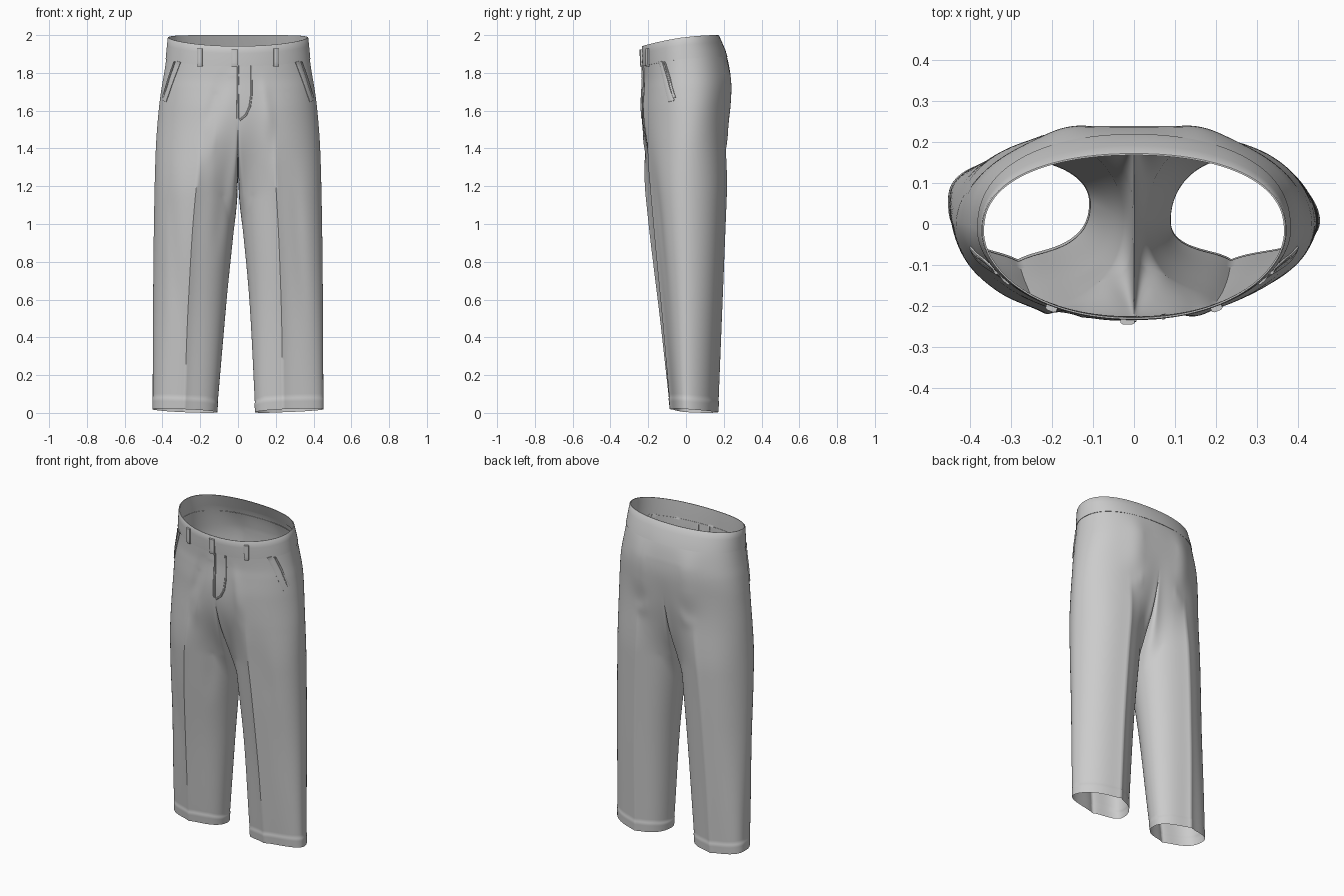
import bpy, bmesh, math
from math import sin, cos, pi, radians
from mathutils import Vector
from mathutils.bvhtree import BVHTree

if "Cube" in bpy.data.objects:
    bpy.data.objects.remove(bpy.data.objects["Cube"])

# z, side half-width, front y, back y
BODY = [(2.0, .368, -.230, .17), (1.9, .378, -.228, .212), (1.8, .392, -.226, .234),
        (1.72, .405, -.229, .24), (1.6, .42, -.235, .234), (1.4, .435, -.235, .226),
        (1.0, .445, -.198, .21), (.5, .45, -.138, .19), (0, .452, -.082, .17)]
# z, inseam x, crease x, y of the widest point, front crease set-back
LEG = {1: [(1.7, 0, .15, 0, .02), (1.2, .008, .2, 0, .028), (.6, .06, .228, .005, .015), (0, .092, .238, .01, 0)],
       -1: [(1.7, 0, .14, 0, 0), (1.2, .004, .22, 0, 0), (.6, .06, .262, .03, 0), (0, .112, .285, .055, 0)]}
SPLIT, CROTCH, N, M = 1.62, 1.34, 104, 40


def smooth(a, b, v):
    v = max(0, min(1, (v - a) / (b - a)))
    return v * v * (3 - 2 * v)


def table(tab, z):
    """Smooth interpolation down a profile table."""
    z = max(tab[-1][0], min(tab[0][0], z))
    i = next(k for k in range(len(tab) - 1) if z >= tab[k + 1][0])
    a, b = tab[i], tab[i + 1]
    p, q = tab[max(i - 1, 0)], tab[min(i + 2, len(tab) - 1)]
    h = b[0] - a[0]
    t = (z - a[0]) / h
    out = []
    for k in range(1, len(a)):
        m0 = (b[k] - p[k]) / (b[0] - p[0]) * h
        m1 = (q[k] - a[k]) / (q[0] - a[0]) * h
        out.append((2*t**3 - 3*t*t + 1) * a[k] + (t**3 - 2*t*t + t) * m0
                   + (3*t*t - 2*t**3) * b[k] + (t**3 - t*t) * m1)
    return out


def power(v, p):
    return math.copysign(abs(v) ** p, v)


def torso(phi, z, off=0):
    """Half section of the seat: phi 0 = front centre, pi = back centre."""
    xo, yf, yb = table(BODY, z)
    s, c = max(0, sin(phi)), cos(phi)
    e = (.84 if c < 0 else 1.08) + .14 * smooth(1.75, 1.35, z)
    ym = -.02 * smooth(SPLIT, 2, z)
    y = ym + ((yf - off - ym) if c > 0 else (ym - yb - off)) * power(c, e)
    tilt = .058 * ((1 + c) / 2) ** 2.2 * smooth(SPLIT, 1.85, z) * smooth(1.5, 2, z)
    return Vector(((xo + off) * s ** .93, y, z - tilt))


def leg(theta, z, side, off):
    """Leg section: 0 = front crease, 90 = outseam, 180 = back crease."""
    xo, yf, yb = table(BODY, z)
    xi, cx, ym, back_set = table(LEG[side], z)
    s, c = sin(radians(theta)), cos(radians(theta))
    d = min(abs(theta), abs(theta - 180), abs(theta - 360))
    low = smooth(.8, .05, z)
    e = 1.0
    if c > 0:
        e = 1 - .2 * low + (.2 * (1 - low) if s > 0 and side < 0 else 0)
    elif s > 0:
        e = 1.12 + .05 * low if side > 0 else 1.22 - .45 * low
    spike = (.024 - .006 * low if c > 0 else .018) * smooth(1.65, 1.3, z)
    yf, yb = yf + back_set + .024 - .006 * low, yb - .018
    x = cx + ((xo - cx) if s > 0 else (cx - xi)) * power(s, .92) + off * s
    y = ym + ((yf - ym) if c > 0 else (yb - ym)) * abs(c) ** e - off * c
    return Vector((x, y - math.copysign(spike * math.exp(-d / 9), c), z))


def make_object(name, bm, angle=35):
    bmesh.ops.recalc_face_normals(bm, faces=bm.faces)
    me = bpy.data.meshes.new(name)
    bm.to_mesh(me)
    bm.free()
    ob = bpy.data.objects.new(name, me)
    bpy.context.collection.objects.link(ob)
    bpy.ops.object.select_all(action='DESELECT')
    ob.select_set(True)
    bpy.context.view_layer.objects.active = ob
    bpy.ops.object.shade_smooth_by_angle(angle=radians(angle))
    return ob


def loft(bm, rows, closed):
    vs = [[bm.verts.new(p) for p in r] for r in rows]
    n = len(vs[0])
    for a, b in zip(vs, vs[1:]):
        for j in range(n if closed else n - 1):
            k = (j + 1) % n
            bm.faces.new((a[j], a[k], b[k], b[j]))


# Cloth folds: x1, z1, x2, z2, width, height, side (-1 front, 1 back)
FOLDS = [(-.03, 1.75, -.13, 1.4, .03, .009, -1), (-.09, 1.75, -.16, 1.55, .03, -.006, -1),
         (.09, 1.7, .1, 1.3, .035, -.010, -1), (.13, 1.75, .17, 1.5, .03, .006, -1),
         (-.07, 1.35, -.1, .9, .04, -.007, -1), (.3, 1.2, .36, .5, .04, -.005, -1),
         (-.36, 1.2, -.33, .5, .04, -.005, -1), (0, 1.62, 0, 1.35, .045, -.008, 1),
         (.16, 1.85, .17, 1.55, .07, .012, 1), (-.16, 1.85, -.17, 1.55, .07, .012, 1),
         (.08, 1.5, .18, 1.42, .04, .005, 1), (-.08, 1.5, -.18, 1.42, .04, .005, 1)]


def add_folds(bm):
    for v in bm.verts:
        p = Vector((v.co.x, v.co.z))
        dy = 0
        for x1, z1, x2, z2, w, h, s in FOLDS:
            a, d = Vector((x1, z1)), Vector((x2 - x1, z2 - z1))
            t = (p - a).dot(d) / d.length_squared
            r = (p - a - d * t).length / w
            fade = smooth(-.3, .3, t) * smooth(1.3, .7, t)    # soft fold ends
            dy += s * h * fade * math.exp(-r * r) * smooth(.05, .15, v.co.y * s)
        v.co.y += dy


# Trouser shell: seat halves, then each leg splitting off the crotch curve
bm = bmesh.new()
phis = [pi * j / N for j in range(N + 1)]
thetas = [-40 + 260 * j / N for j in range(N + 1)] + [220 + 100 * j / M for j in range(1, M)]
_, YF, YB = table(BODY, SPLIT)
steps = [.962 * i / 85 for i in range(86)] + [.9645, .975, .985, 1]
for side in (1, -1):
    flip = lambda p: Vector((p.x * side, p.y, p.z))
    loft(bm, [[flip(torso(f, 1.985 - (1.985 - SPLIT) * i / 30)) for f in phis]
              for i in range(31)], False)
    rows = []
    for t in steps:
        row = []
        mix = smooth(0, .3, t)
        off = .002 if t > .964 else 0      # turned-up hem
        for j, th in enumerate(thetas):
            w = (j - N) / M
            top = SPLIT if j <= N else SPLIT - (SPLIT - CROTCH) * sin(pi * w) ** .85
            hem = .0115 + .008 * sin(radians(th)) + .008 * cos(radians(th))
            z = top + (hem - top) * t
            if j <= N:
                start = torso(phis[j], z)
            else:
                start = Vector((0, (YF + YB) / 2 + (YB - YF) / 2 * cos(pi * w), z))
            row.append(flip(start.lerp(leg(th, z, side, off), mix)))
        rows.append(row)
    loft(bm, rows, True)
bmesh.ops.remove_doubles(bm, verts=bm.verts, dist=.0004)
add_folds(bm)
# Relax the cloth around the crotch seam
seam = [v for v in bm.verts if abs(v.co.x) < .12 and 1.15 < v.co.z < 1.78]
for _ in range(25):
    bmesh.ops.smooth_vert(bm, verts=seam, factor=.5, use_axis_x=True, use_axis_y=True, use_axis_z=True)
shell = make_object("trouser_shell", bm, 50)

# Waistband
bm = bmesh.new()
ring = [(f, 1) for f in phis] + [(f, -1) for f in phis[-2:0:-1]]
LOW = 1.885
profile = [(LOW, -.002), (LOW, .003), (1.92, .004), (1.96, .004), (1.997, .004),
           (2, .002), (2, -.002), (1.96, -.003), (1.92, -.003)]
rows = []
for z, off in profile:
    pts = [(torso(f, z, off), s) for f, s in ring]
    rows.append([Vector((p.x * s, p.y, p.z)) for p, s in pts])
loft(bm, rows, True)
band = make_object("waistband", bm)

# Surface lookup for the sewn-on details
verts, polys = [], []
for ob in (shell, band):
    base = len(verts)
    verts += [v.co.copy() for v in ob.data.vertices]
    polys += [[base + i for i in p.vertices] for p in ob.data.polygons]
tree = BVHTree.FromPolygons(verts, polys)


def strip(name, pts, width, thick, samples=8):
    """Raised cloth strip following a front-view (x, z) path on the surface."""
    path = []
    for a, b in zip(pts, pts[1:]):
        a, b = Vector(a), Vector(b)
        path += [a.lerp(b, i / samples) for i in range(samples)]
    path.append(Vector(pts[-1]))
    rows = []
    for i, p in enumerate(path):
        d = (path[min(i + 1, len(path) - 1)] - path[max(i - 1, 0)]).normalized()
        side = Vector((d.y, -d.x)) * width / 2
        row = []
        for k, h in ((-1, -.003), (-1, thick * .7), (-.6, thick), (.6, thick), (1, thick * .7), (1, -.003)):
            q = p + side * k
            hit, nrm, *_ = tree.ray_cast(Vector((q.x, -1, q.y)), Vector((0, 1, 0)))
            if hit is None:
                hit, nrm, *_ = tree.find_nearest(Vector((q.x, -.1, q.y)))
            if nrm.y > 0:
                nrm = -nrm
            row.append(hit + nrm * h)
        rows.append(row)
    bm = bmesh.new()
    loft(bm, rows, True)
    bm.verts.ensure_lookup_table()
    bm.faces.new(bm.verts[:6])
    bm.faces.new(bm.verts[-6:])
    make_object(name, bm)


# Belt loops and slanted pocket welts on both sides
for s, label in ((1, "right"), (-1, "left")):
    strip(label + "_belt_loop", [(.2 * s, 1.835), (.2 * s, 1.93)], .026, .012)
    strip(label + "_pocket_welt", [(.312 * s, 1.86), (.35 * s, 1.76), (.388 * s, 1.65)], .02, .005)
    strip(label + "_pocket_edge", [(.335 * s, 1.86), (.366 * s, 1.77), (.395 * s, 1.67)], .007, .006)

# Fly opening, its curved stitched edge, and the waist tab
strip("fly_edge", [(.0, 1.84), (.0, 1.7), (-.002, 1.56)], .012, .007)
strip("fly_stitch_edge", [(.072, 1.84), (.072, 1.69), (.062, 1.62), (.04, 1.575), (.008, 1.55)], .01, .005)
strip("waist_tab", [(-.016, 1.832), (-.016, 1.925)], .034, .012)
